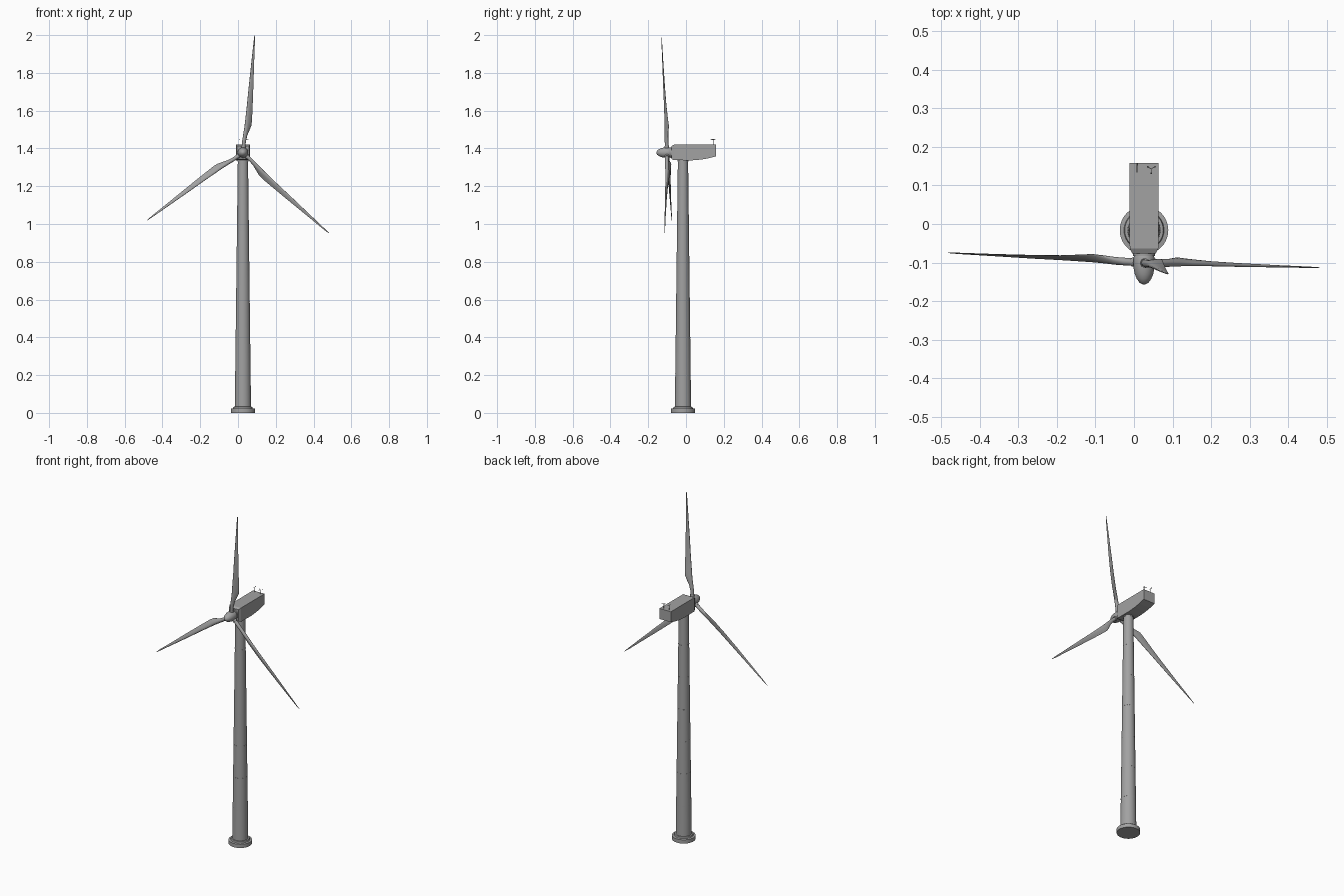
import bpy, bmesh, math
from mathutils import Vector

if "Cube" in bpy.data.objects:
    bpy.data.objects.remove(bpy.data.objects["Cube"])

grey = bpy.data.materials.new("turbine grey")
grey.diffuse_color = (0.36, 0.36, 0.36, 1)
grey.use_nodes = True
grey.node_tree.nodes["Principled BSDF"].inputs["Base Color"].default_value = grey.diffuse_color

CX = 0.026                        # centre line of tower and nacelle
HUB = Vector((CX, -0.10, 1.378))
Y = Vector((0, 1, 0))


def loft(name, rings, smooth=30):
    """Skin a list of equal-length vertex rings and cap both ends."""
    bm = bmesh.new()
    vs = [[bm.verts.new(p) for p in ring] for ring in rings]
    n = len(vs[0])
    for a, b in zip(vs, vs[1:]):
        for i in range(n):
            j = (i + 1) % n
            bm.faces.new((a[i], a[j], b[j], b[i]))
    bm.faces.new(vs[0][::-1])
    bm.faces.new(vs[-1])
    bmesh.ops.recalc_face_normals(bm, faces=bm.faces)
    me = bpy.data.meshes.new(name)
    bm.to_mesh(me)
    bm.free()
    ob = bpy.data.objects.new(name, me)
    bpy.context.collection.objects.link(ob)
    me.materials.append(grey)
    if smooth:
        bpy.ops.object.select_all(action='DESELECT')
        ob.select_set(True)
        bpy.context.view_layer.objects.active = ob
        bpy.ops.object.shade_smooth_by_angle(angle=math.radians(smooth))
    return ob


def turned(name, origin, axis, profile, n=32):
    """Round part: profile of (radius, distance along axis)."""
    axis = Vector(axis).normalized()
    u = axis.orthogonal().normalized()
    v = axis.cross(u)
    rings = []
    for r, h in profile:
        rings.append([Vector(origin) + axis * h
                      + (u * math.cos(t) + v * math.sin(t)) * r
                      for t in (2 * math.pi * i / n for i in range(n))])
    return loft(name, rings)


# tower and foundation
base = (CX, -0.016, 0)
turned("foundation", base, (0, 0, 1),
       [(0.063, 0), (0.063, 0.022), (0.052, 0.024), (0.050, 0.032), (0.042, 0.033)], 40)
turned("tower", base, (0, 0, 1), [(0.043, 0.02), (0.027, 1.345)], 40)
for k in range(1, 7):             # section joints
    z = 0.02 + 1.325 * k / 7
    r = 0.043 - 0.016 * k / 7 + 0.0004
    turned("tower_joint", base, (0, 0, 1), [(r, z - 0.002), (r, z + 0.002)], 40)
turned("yaw_ring", base, (0, 0, 1), [(0.029, 1.332), (0.029, 1.345)])

# nacelle: rectangular sections (y, half width, bottom, top)
sections = [(-0.076, 0.031, 1.344, 1.413), (-0.063, 0.037, 1.338, 1.42),
            (0.03, 0.0375, 1.337, 1.42), (0.08, 0.0375, 1.341, 1.42),
            (0.12, 0.0375, 1.348, 1.42), (0.158, 0.0375, 1.358, 1.42)]
loft("nacelle", [[(CX - w, y, b), (CX + w, y, b), (CX + w, y, t), (CX - w, y, t)]
                 for y, w, b, t in sections], 0)

# shaft collar and spinner
turned("shaft_collar", (CX, -0.07, 1.378), (0, -1, 0), [(0.028, 0), (0.028, 0.013)])
turned("spinner", (CX, -0.08, 1.378), (0, -1, 0),
       [(0.024, 0), (0.027, 0.006), (0.028, 0.02), (0.027, 0.035), (0.024, 0.05),
        (0.019, 0.062), (0.012, 0.072), (0.005, 0.076), (0.001, 0.077)])


# blades: (radius, leading edge, trailing edge, thickness, pitch in degrees)
stations = [(0.015, -0.010, 0.010, 0.020, 30), (0.06, -0.010, 0.010, 0.020, 30),
            (0.09, -0.008, 0.015, 0.019, 30), (0.12, -0.006, 0.026, 0.017, 30),
            (0.145, -0.005, 0.034, 0.015, 28), (0.17, -0.005, 0.034, 0.013, 24),
            (0.25, -0.004, 0.028, 0.010, 17), (0.35, -0.004, 0.021, 0.008, 11),
            (0.48, -0.003, 0.012, 0.005, 7), (0.59, -0.002, 0.005, 0.003, 4),
            (0.624, -0.001, 0.001, 0.001, 4)]


def blade(name, tip):
    d = (Vector(tip) - HUB).normalized()
    c = Y.cross(d).normalized()
    n = d.cross(c)
    rings = []
    for r, lead, trail, th, pitch in stations:
        p = math.radians(pitch)
        chord = c * math.cos(p) + n * math.sin(p)
        flat = n * math.cos(p) - c * math.sin(p)
        taper = min(0.6, max(0, (r - 0.06) * 8))
        ring = []
        for i in range(20):
            t = 2 * math.pi * i / 20
            along = (lead + trail) / 2 + (trail - lead) / 2 * math.cos(t)
            thick = th / 2 * math.sin(t) * (1 - taper * math.cos(t))
            ring.append(HUB + d * r + chord * along + flat * thick)
        rings.append(ring)
    loft(name, rings, 50)
    turned(name + "_root", HUB, d, [(0.012, 0.01), (0.012, 0.036)], 24)


blade("blade_top", (0.088, -0.13, 2.0))
blade("blade_left", (-0.48, -0.075, 1.02))
blade("blade_right", (0.48, -0.113, 0.953))


# weather instruments on the nacelle roof
def rod(name, a, b, r=0.001):
    a, b = Vector(a), Vector(b)
    turned(name, a, b - a, [(r, 0), (r, (b - a).length)], 8)


rod("vane_post", (0.008, 0.146, 1.418), (0.008, 0.146, 1.449))
rod("vane_arm", (0.008, 0.134, 1.449), (0.008, 0.157, 1.449))
rod("vane_tail", (0.008, 0.152, 1.449), (0.008, 0.157, 1.449), 0.002)
rod("anemometer_post", (0.045, 0.143, 1.418), (0.045, 0.143, 1.446))
for k in range(3):
    a = math.radians(-90 + 120 * k)
    tip = Vector((0.045 + 0.011 * math.cos(a), 0.143 + 0.011 * math.sin(a), 1.446))
    rod("anemometer_arm", (0.045, 0.143, 1.446), tip, 0.0008)
    turned("anemometer_cup", tip - Vector((0, 0, 0.002)), (0, 0, 1),
           [(0.001, 0), (0.0022, 0.002), (0.001, 0.004)], 10)
